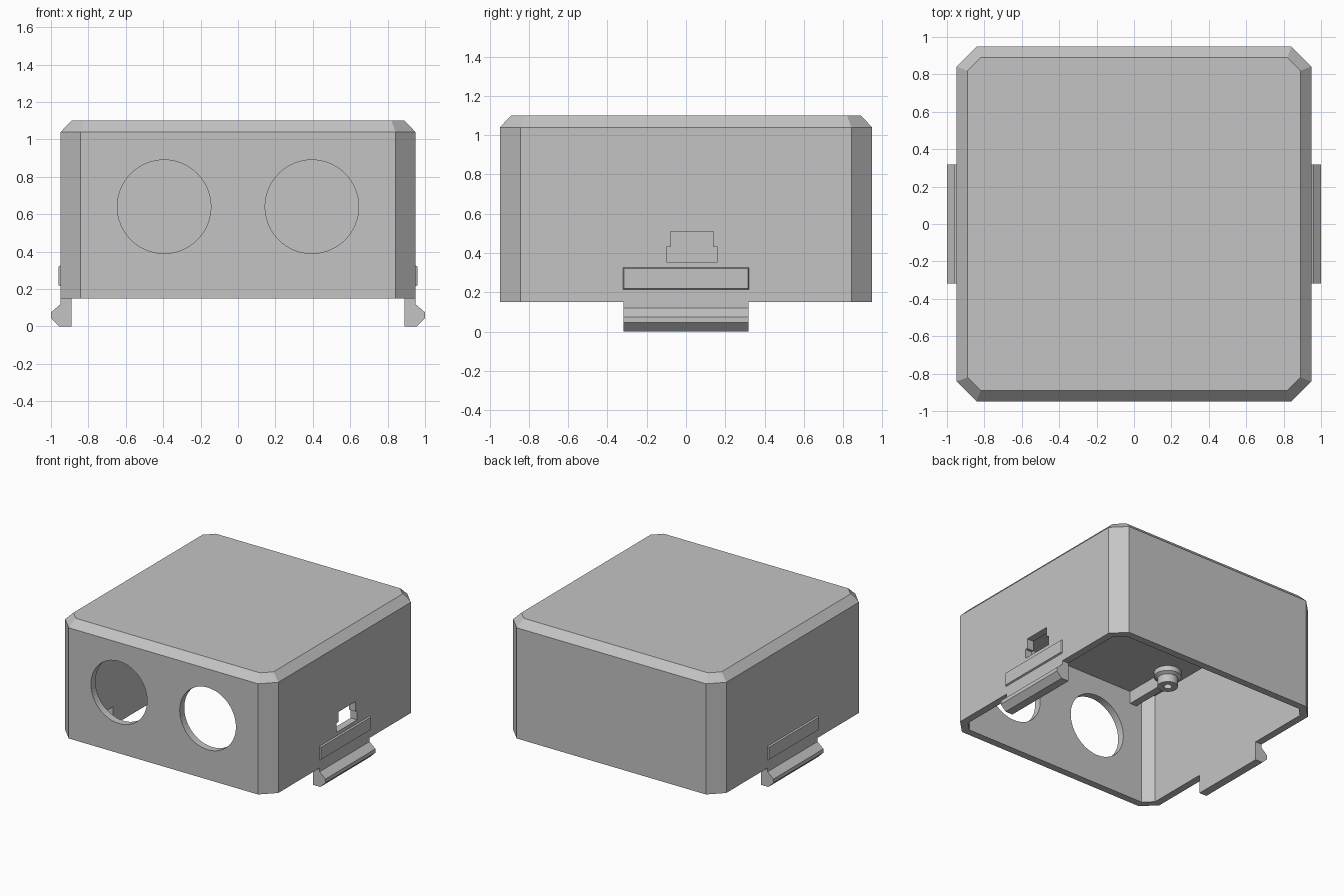
import bpy, bmesh, math

cube = bpy.data.objects.get("Cube")
if cube:
    bpy.data.objects.remove(cube, do_unlink=True)

grey = bpy.data.materials.new("plain grey plastic")
grey.use_nodes = True
grey.diffuse_color = (0.55, 0.55, 0.55, 1)
for node in grey.node_tree.nodes:
    if node.type == "BSDF_PRINCIPLED":
        node.inputs["Base Color"].default_value = grey.diffuse_color

WALL, INNER, RIM, CEILING, TOP = 0.948, 0.89, 0.15, 1.04, 1.1


def make_object(name, bm):
    bmesh.ops.recalc_face_normals(bm, faces=bm.faces)
    mesh = bpy.data.meshes.new(name)
    bm.to_mesh(mesh)
    bm.free()
    mesh.materials.append(grey)
    obj = bpy.data.objects.new(name, mesh)
    bpy.context.collection.objects.link(obj)
    return obj


def bridge(bm, a, b):
    for i in range(len(a)):
        j = (i + 1) % len(a)
        bm.faces.new((a[i], a[j], b[j], b[i]))


def prism(name, start, end):
    """Solid between two matching rings of points."""
    bm = bmesh.new()
    a, b = [[bm.verts.new(p) for p in ring] for ring in (start, end)]
    bridge(bm, a, b)
    bm.faces.new(a)
    bm.faces.new(b)
    return make_object(name, bm)


def box(name, x0, x1, y0, y1, z0, z1):
    ring = [(x0, y0), (x1, y0), (x1, y1), (x0, y1)]
    return prism(name, [(*p, z0) for p in ring], [(*p, z1) for p in ring])


def octagon(half, flat, z):
    """Square outline with cut corners."""
    ring = []
    for sx, sy in ((1, 1), (-1, 1), (-1, -1), (1, -1)):
        pair = [(sx * half, sy * flat, z), (sx * flat, sy * half, z)]
        ring += pair if sx == sy else pair[::-1]
    return ring


def cut(target, cutter):
    cutter.hide_render = True
    mod = target.modifiers.new("cut", "BOOLEAN")
    mod.operation, mod.solver, mod.object = "DIFFERENCE", "EXACT", cutter
    bpy.ops.object.select_all(action="DESELECT")
    bpy.context.view_layer.objects.active = target
    target.select_set(True)
    bpy.ops.object.modifier_apply(modifier=mod.name)
    bpy.data.objects.remove(cutter, do_unlink=True)


# Hollow housing, open underneath, with bevelled top
bm = bmesh.new()
outlines = [octagon(WALL, 0.842, RIM), octagon(WALL, 0.842, CEILING), octagon(INNER, 0.82, TOP),
            octagon(INNER, 0.82, CEILING), octagon(INNER, 0.82, RIM)]
rings = [[bm.verts.new(p) for p in ring] for ring in outlines]
for a, b in ((0, 1), (1, 2), (3, 4), (4, 0)):
    bridge(bm, rings[a], rings[b])
bm.faces.new(rings[2])
bm.faces.new(rings[3])
housing = make_object("housing", bm)

# Two round openings in the front wall
for side in (-1, 1):
    circle = [(side * 0.395 + 0.25 * math.cos(t), 0.64 + 0.25 * math.sin(t))
              for t in (math.tau * i / 64 for i in range(64))]
    cut(housing, prism("round_cutter", [(x, -1.1, z) for x, z in circle],
                       [(x, -0.8, z) for x, z in circle]))

# Stepped socket opening in the left wall
socket = [(-0.1, 0.355), (0.16, 0.355), (0.16, 0.43), (0.14, 0.43),
          (0.14, 0.51), (-0.08, 0.51), (-0.08, 0.43), (-0.1, 0.43)]
cut(housing, prism("socket_cutter", [(0.8, y, z) for y, z in socket],
                   [(1.1, y, z) for y, z in socket]))

hook = [(INNER, RIM), (INNER, 0), (0.955, 0), (1, 0.045), (1, 0.075), (WALL, 0.12), (WALL, RIM)]
post = [(0, 0.98), (0.03, 0.98), (0.03, 0.92), (0.075, 0.92),
        (0.075, 0.985), (0.1, 1.0), (0.1, CEILING + 0.01)]

for side, label in ((1, "left"), (-1, "right")):
    # Snap hook below the rim
    prism(label + "_snap_hook", [(side * x, -0.318, z) for x, z in hook],
          [(side * x, 0.318, z) for x, z in hook])

    # Raised grip with bevelled edge
    def plate(x, inset):
        y, z0, z1 = 0.325 - inset, 0.21 + inset, 0.33 - inset
        return [(side * x, -y, z0), (side * x, y, z0), (side * x, y, z1), (side * x, -y, z1)]
    prism(label + "_grip", plate(WALL - 0.01, 0), plate(0.96, 0.01))

    # Screw post under the ceiling
    bm = bmesh.new()
    verts = [bm.verts.new((r, 0, z)) for r, z in post]
    edges = [bm.edges.new(pair) for pair in zip(verts, verts[1:])]
    bmesh.ops.spin(bm, geom=verts + edges, axis=(0, 0, 1), cent=(0, 0, 0),
                   angle=math.tau, steps=32)
    bmesh.ops.remove_doubles(bm, verts=bm.verts, dist=0.0001)
    boss = make_object(label + "_screw_post", bm)
    boss.location = (side * 0.74, -0.5, 0)
    bpy.ops.object.select_all(action="DESELECT")
    bpy.context.view_layer.objects.active = boss
    boss.select_set(True)
    bpy.ops.object.shade_smooth_by_angle(angle=math.radians(30))

    # Rib from the front wall to the post
    x0, x1 = sorted((side * 0.71, side * 0.77))
    box(label + "_rib", x0, x1, -INNER - 0.01, -0.56, 0.94, CEILING + 0.01)
